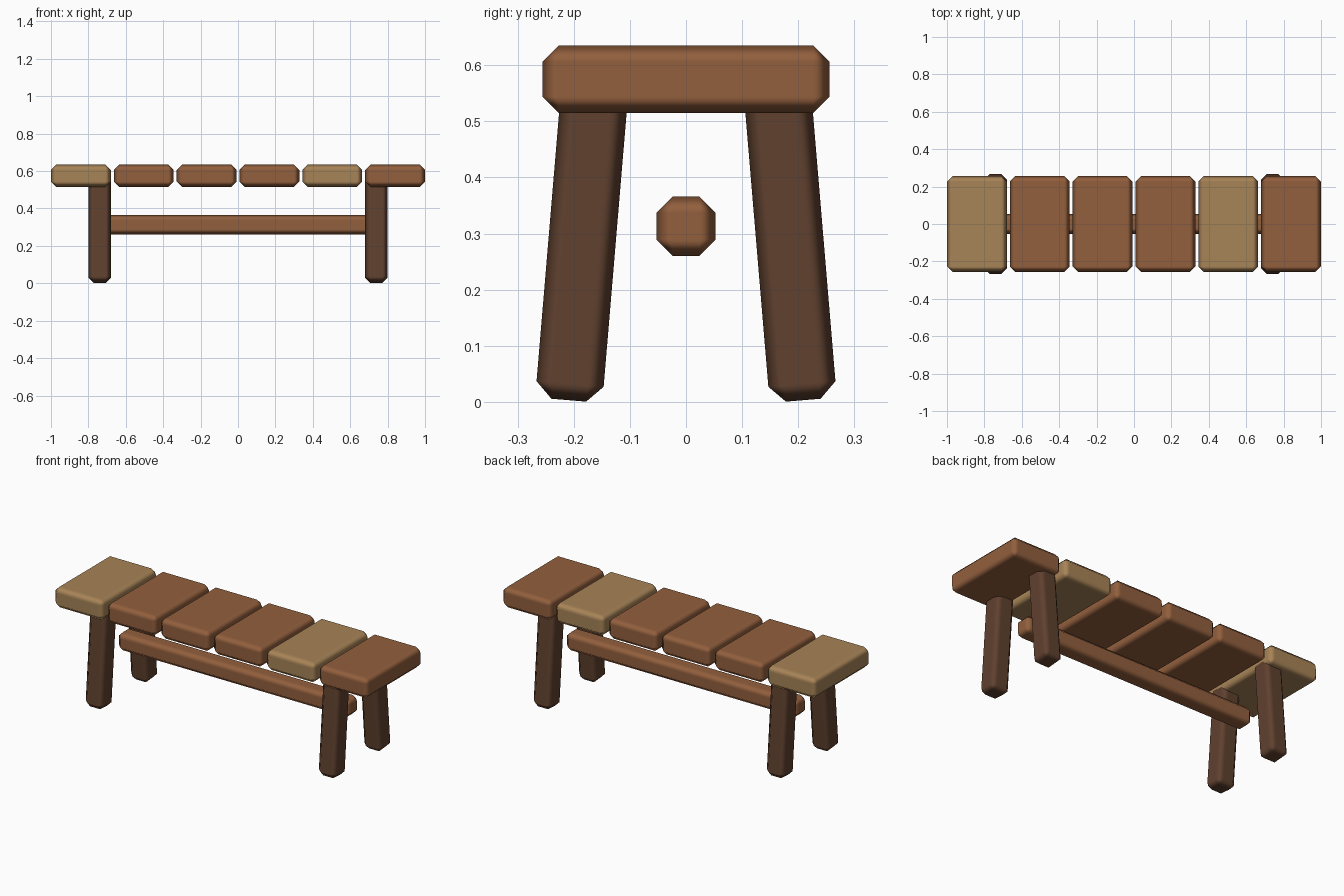
import bpy
import math
from mathutils import Vector, Matrix

cube = bpy.data.objects.get("Cube")
if cube:
    bpy.data.objects.remove(cube, do_unlink=True)


def make_material(name, color):
    mat = bpy.data.materials.new(name)
    mat.use_nodes = True
    mat.diffuse_color = (*color, 1)
    bsdf = mat.node_tree.nodes["Principled BSDF"]
    bsdf.inputs["Base Color"].default_value = (*color, 1)
    bsdf.inputs["Roughness"].default_value = 0.8
    return mat


brown = make_material("brown wood", (0.29, 0.115, 0.047))
tan = make_material("tan wood", (0.39, 0.23, 0.095))
dark = make_material("dark wood", (0.115, 0.052, 0.028))


def timber(name, size, location, mat, tilt=0):
    """Box with chamfered, softly shaded edges."""
    bpy.ops.mesh.primitive_cube_add(size=1, location=location, rotation=(tilt, 0, 0))
    obj = bpy.context.object
    obj.name = name
    obj.data.transform(Matrix.Diagonal((*size, 1)))
    obj.data.materials.append(mat)
    bpy.ops.object.shade_smooth()
    bevel = obj.modifiers.new("chamfer", "BEVEL")
    bevel.width = 0.029
    bevel.segments = 1
    bevel.harden_normals = True
    return obj


# Seat: six short planks with narrow gaps
for i, mat in enumerate((tan, brown, brown, brown, tan, brown)):
    timber(f"seat_plank_{i + 1}", (0.32, 0.512, 0.12),
           (-0.84 + 0.336 * i, 0, 0.575), mat)

# Legs: splayed towards front and back, tops buried in the seat
length, splay = 0.57, math.radians(4.8)
for x, side in ((-0.74, "right"), (0.74, "left")):
    for s, end in ((-1, "front"), (1, "back")):
        axis = Vector((0, -s * math.sin(splay), math.cos(splay)))
        foot = Vector((x, s * 0.209, 0.003))
        timber(f"{end}_{side}_leg", (0.12, 0.12, length),
               foot + axis * length / 2, dark, s * splay)

# Stretcher beam between the leg pairs
timber("stretcher_beam", (1.48, 0.106, 0.106), (0, 0, 0.313), brown)
